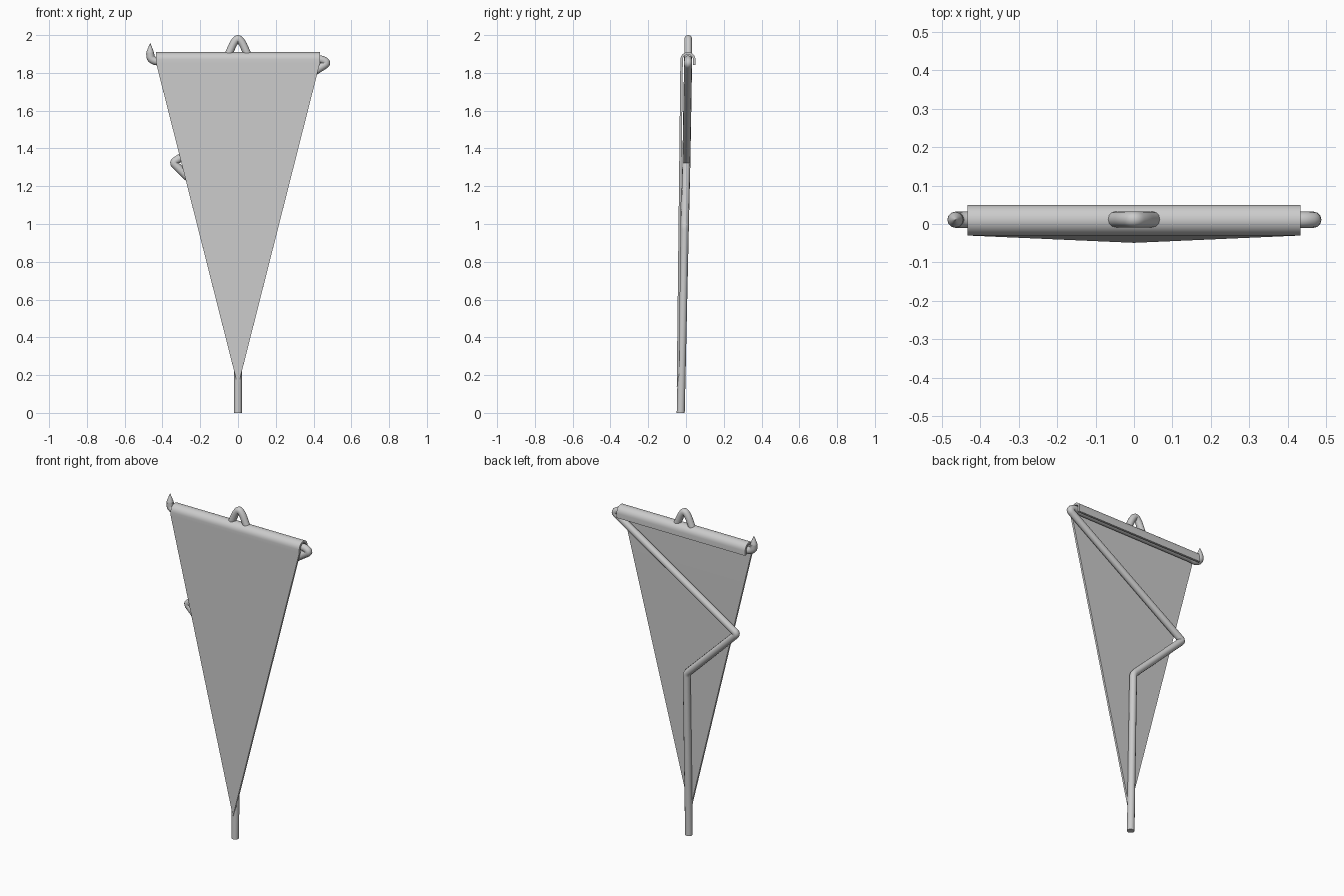
import bpy, bmesh
from math import sin, cos, pi
from mathutils import Vector

if "Cube" in bpy.data.objects:
    bpy.data.objects.remove(bpy.data.objects["Cube"])


def rounded(points, r):
    """Replace each inner corner of a path with a small smooth bend."""
    pts = [Vector(p) for p in points]
    out = [pts[0]]
    for a, b, c in zip(pts, pts[1:], pts[2:]):
        p = b + (a - b).normalized() * min(r, (a - b).length * 0.45)
        q = b + (c - b).normalized() * min(r, (c - b).length * 0.45)
        for i in range(7):
            t = i / 6
            out.append(p * (1 - t) ** 2 + b * 2 * t * (1 - t) + q * t * t)
    return out + [pts[-1]]


def smooth(ob, angle=0.6):
    """Turn curves and modifiers into plain mesh, then shade smooth with sharp edges."""
    bpy.ops.object.select_all(action='DESELECT')
    ob.select_set(True)
    bpy.context.view_layer.objects.active = ob
    bpy.ops.object.convert(target='MESH')
    bpy.ops.object.shade_smooth_by_angle(angle=angle)


def tube(name, points, radius, bend):
    cu = bpy.data.curves.new(name, 'CURVE')
    cu.dimensions = '3D'
    cu.bevel_depth = radius
    cu.bevel_resolution = 4
    cu.use_fill_caps = True
    path = rounded(points, bend)
    sp = cu.splines.new('POLY')
    sp.points.add(len(path) - 1)
    for p, co in zip(sp.points, path):
        p.co = (*co, 1)
    ob = bpy.data.objects.new(name, cu)
    bpy.context.collection.objects.link(ob)
    smooth(ob)
    return ob


def mesh_object(name, bm):
    me = bpy.data.meshes.new(name)
    bm.to_mesh(me)
    bm.free()
    ob = bpy.data.objects.new(name, me)
    bpy.context.collection.objects.link(ob)
    return ob


Y = 0.011  # depth of the crossbar

# Bent pole: upright, kink, diagonal, then folded back as the crossbar and hook
tube("bent_pole", [
    (0, -0.028, 0), (0, -0.006, 0.99), (-0.345, 0.002, 1.325),
    (0.474, Y, 1.852), (0.445, Y, 1.872), (0.38, Y, 1.868),
    (-0.40, Y, 1.865), (-0.432, Y, 1.859), (-0.463, Y, 1.874),
    (-0.465, Y, 1.905)], 0.0212, 0.018)

# Pointed tip on the hook
bm = bmesh.new()
rings = []
for z, r in [(1.89, 0.017), (1.902, 0.021), (1.915, 0.018), (1.935, 0.010), (1.957, 0.001)]:
    rings.append([bm.verts.new((-0.465 + r * cos(2 * pi * i / 12),
                                Y + r * sin(2 * pi * i / 12), z)) for i in range(12)])
for a, b in zip(rings, rings[1:]):
    for i in range(12):
        j = (i + 1) % 12
        bm.faces.new((a[i], a[j], b[j], b[i]))
bm.faces.new(rings[0][::-1])
bm.faces.new(rings[-1])
smooth(mesh_object("hook_tip", bm))

# Hanging loop on top
tube("top_loop", [(-0.062, 0.012, 1.87), (-0.024, 0.012, 1.958), (0, 0.012, 1.986),
                  (0.024, 0.012, 1.958), (0.062, 0.012, 1.87)], 0.0205, 0.022)

# Banner cloth: sleeve folded over the crossbar plus the long triangular front
bm = bmesh.new()
W = 0.433
profile = [(-0.03, 1.85)]
profile += [(0.01 - 0.04 * cos(pi * i / 12), 1.87 + 0.04 * sin(pi * i / 12)) for i in range(13)]
profile += [(0.05, 1.842)]
rows = [(bm.verts.new((-W, y, z)), bm.verts.new((W, y, z))) for y, z in profile]
for (l0, r0), (l1, r1) in zip(rows, rows[1:]):
    bm.faces.new((l0, r0, r1, l1))
tip = bm.verts.new((0, -0.049, 0.14))
bm.faces.new((tip, rows[0][1], rows[0][0]))
cloth = mesh_object("banner_cloth", bm)
mod = cloth.modifiers.new("thickness", 'SOLIDIFY')
mod.thickness = 0.013
mod.offset = -1
smooth(cloth)
